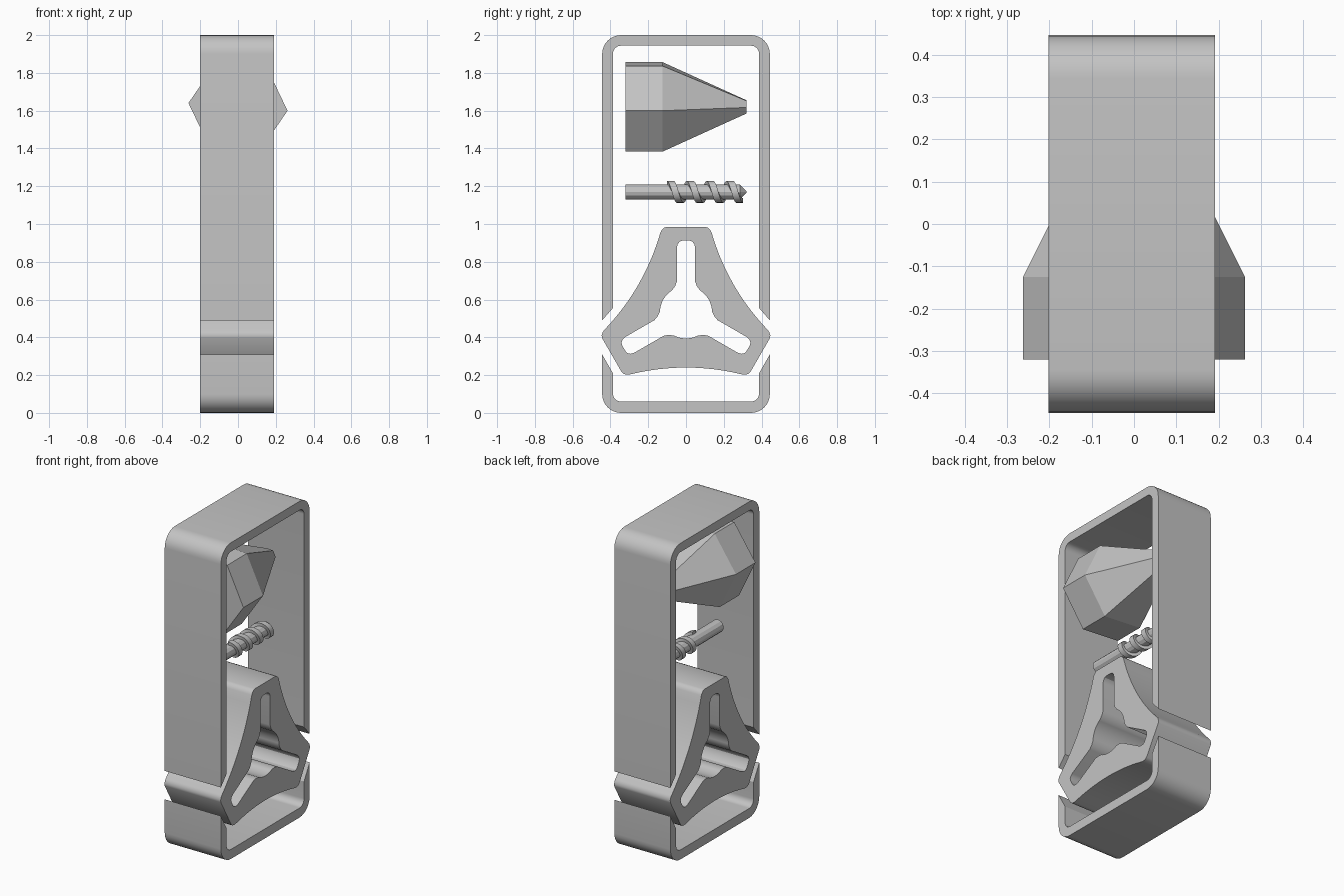
import bpy, bmesh, math
from mathutils import Vector

if "Cube" in bpy.data.objects:
    bpy.data.objects.remove(bpy.data.objects["Cube"])

grey = bpy.data.materials.new("plain_grey")
grey.use_nodes = True
grey.diffuse_color = (0.55, 0.55, 0.55, 1)
grey.node_tree.nodes["Principled BSDF"].inputs["Base Color"].default_value = (0.55, 0.55, 0.55, 1)

X_MIN, X_MAX = -0.202, 0.191


def finish(name, bm, smooth=True):
    """Turn a bmesh into a named object with consistent normals."""
    bmesh.ops.recalc_face_normals(bm, faces=bm.faces)
    mesh = bpy.data.meshes.new(name)
    bm.to_mesh(mesh)
    bm.free()
    mesh.materials.append(grey)
    ob = bpy.data.objects.new(name, mesh)
    bpy.context.collection.objects.link(ob)
    if smooth:
        bpy.ops.object.select_all(action='DESELECT')
        ob.select_set(True)
        bpy.context.view_layer.objects.active = ob
        bpy.ops.object.shade_smooth_by_angle(angle=math.radians(28))
    return ob


def plate(name, *loops):
    """Extrude an outline in the YZ plane, with optional holes, along X."""
    bm = bmesh.new()
    edges = []
    for loop in loops:
        vs = [bm.verts.new((X_MIN, y, z)) for y, z in loop]
        edges += [bm.edges.new((v, vs[i - 1])) for i, v in enumerate(vs)]
    bmesh.ops.triangle_fill(bm, edges=edges, use_beauty=True, normal=(1, 0, 0))
    ext = bmesh.ops.extrude_face_region(bm, geom=bm.faces[:])
    moved = [g for g in ext["geom"] if isinstance(g, bmesh.types.BMVert)]
    bmesh.ops.translate(bm, verts=moved, vec=(X_MAX - X_MIN, 0, 0))
    return finish(name, bm)


def skin(name, rings, smooth=True):
    """Join successive rings of points and cap both ends."""
    bm = bmesh.new()
    rows = [[bm.verts.new(p) for p in ring] for ring in rings]
    for a, b in zip(rows, rows[1:]):
        for i in range(len(a)):
            bm.faces.new((a[i - 1], a[i], b[i], b[i - 1]))
    bm.faces.new(rows[0])
    bm.faces.new(rows[-1])
    return finish(name, bm, smooth)


def ring(y, r, z, sides, turn=0):
    angles = [turn + math.tau * i / sides for i in range(sides)]
    return [Vector((r * math.cos(a), y, z + r * math.sin(a))) for a in angles]


def corner(y, z, r, start, steps=8):
    """Quarter arc running clockwise from the start angle."""
    angles = [math.radians(start - 90 * i / steps) for i in range(steps + 1)]
    return [(y + r * math.cos(a), z + r * math.sin(a)) for a in angles]


# Split housing: an upper hood and a lower tray with slanted mouths
OUT, INN, RAD, RAD_IN = 0.444, 0.387, 0.10, 0.043


def mirror(half):
    return half + [(-y, z) for y, z in reversed(half)]


hood_out = [(-OUT, 0.49)] + corner(-OUT + RAD, 2 - RAD, RAD, 180)
hood_in = [(-INN, 0.555)] + corner(-INN + RAD_IN, 1.944 - RAD_IN, RAD_IN, 180)
plate("housing_hood", mirror(hood_out) + mirror(hood_in)[::-1])

tray_out = [(OUT, 0.31)] + corner(OUT - RAD, RAD, RAD, 0)
tray_in = [(INN, 0.21)] + corner(INN - RAD_IN, 0.06 + RAD_IN, RAD_IN, 0)
plate("housing_tray", mirror(tray_out) + mirror(tray_in)[::-1])


# Three-armed holder with concave sides and a slotted hub
def polar(degrees, along, across):
    a = math.radians(degrees)
    return (along * math.sin(a) + across * math.cos(a),
            0.532 + along * math.cos(a) - across * math.sin(a))


def both_sides(points):
    return [(r, -t) for r, t in points] + [(r, t) for r, t in reversed(points)]


tip = both_sides([(0.434, 0.130), (0.447, 0.119), (0.453, 0.104)])
slot = both_sides([(0.142, 0.056), (0.165, 0.048), (0.345, 0.048),
                   (0.362, 0.044), (0.375, 0.033), (0.380, 0.018)])
outline, hole = [], []
for arm in (0, 120, 240):
    outline += [polar(arm, r, t) for r, t in tip]
    hole += [polar(arm, r, t) for r, t in slot]
    for i in range(13):
        k = i / 6 - 1
        outline.append(polar(arm + 60, 0.292 + 0.037 * k * k, 0.3 * k))
        hole.append(polar(arm + 60 + 28 * k, 0.138, 0))
plate("holder", outline, hole)

# Six-sided tapering plug
skin("tapered_plug", [ring(y, r, 1.62, 6, math.radians(-4.4))
                      for y, r in ((-0.32, 0.263), (-0.125, 0.263), (0.32, 0.039))], False)

# Screw shank with pointed end
SCREW_Z = 1.17
skin("screw_shank", [ring(y, r, SCREW_Z, 12)
                     for y, r in ((-0.32, 0.04), (0.285, 0.04), (0.32, 0.004))], False)

# Square helical thread
turns, per_turn, pitch = 3.5, 20, 0.105
coil = []
for i in range(int(turns * per_turn) + 1):
    t = i / per_turn
    a = math.pi / 2 - math.tau * t
    y = -0.083 + pitch * t
    coil.append([Vector((r * math.cos(a), y + w, SCREW_Z + r * math.sin(a)))
                 for r, w in ((0.034, -0.018), (0.058, -0.018), (0.058, 0.018), (0.034, 0.018))])
skin("screw_thread", coil)
